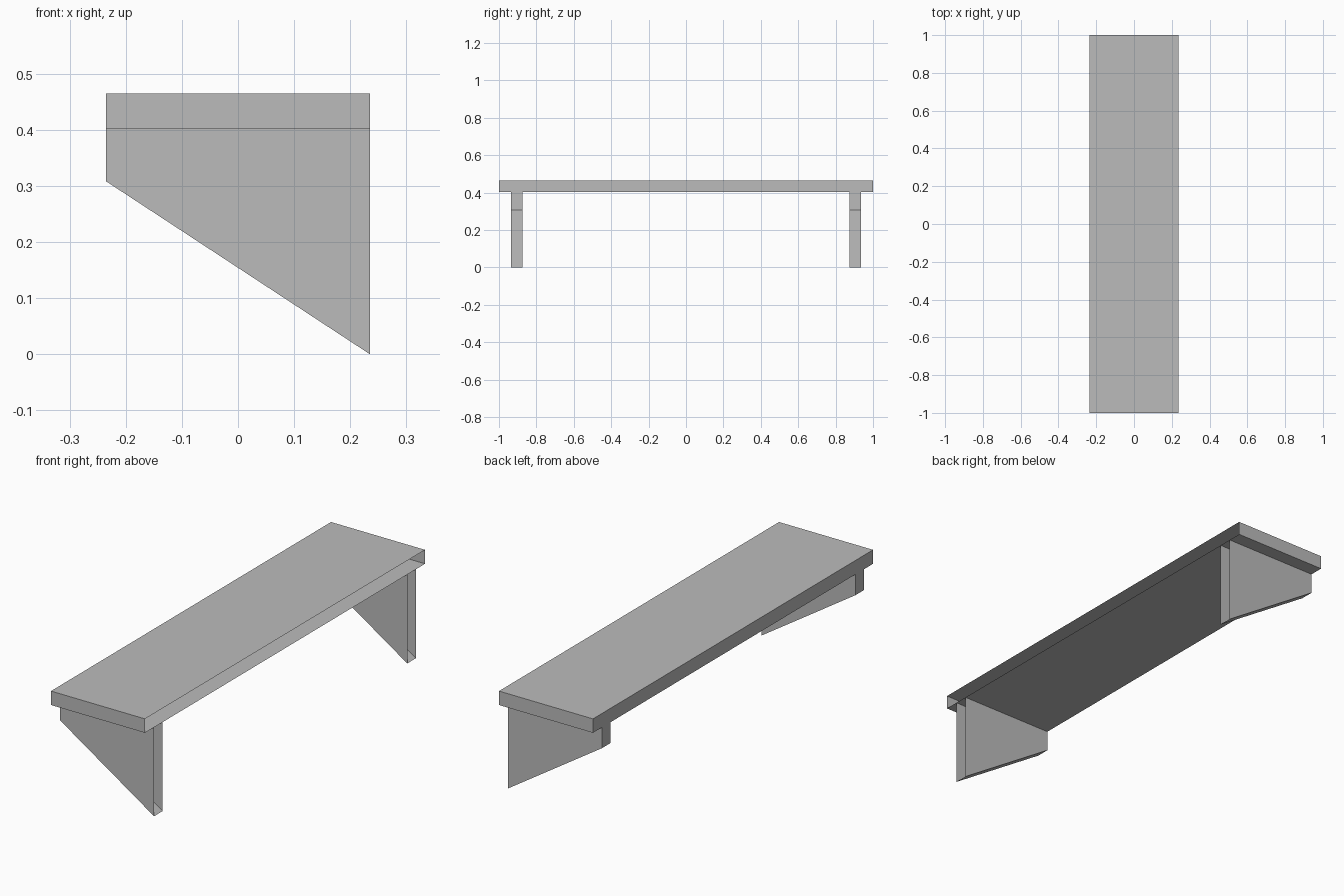
import bpy
import bmesh

if "Cube" in bpy.data.objects:
    bpy.data.objects.remove(bpy.data.objects["Cube"])

HALF_DEPTH = 0.235
UNDERSIDE, TOP = 0.402, 0.465

grey = bpy.data.materials.new("plain grey")
grey.use_nodes = True
colour = (0.5, 0.5, 0.5, 1)
grey.diffuse_color = colour
grey.node_tree.nodes["Principled BSDF"].inputs["Base Color"].default_value = colour


def prism(name, profile, y0, y1, open_normals):
    """Extrude an x-z profile along y, then drop the faces with given normals."""
    bm = bmesh.new()
    base = bm.faces.new([bm.verts.new((x, y0, z)) for x, z in profile])
    grown = bmesh.ops.extrude_face_region(bm, geom=[base], use_keep_orig=True)["geom"]
    moved = [v for v in grown if isinstance(v, bmesh.types.BMVert)]
    bmesh.ops.translate(bm, verts=moved, vec=(0, y1 - y0, 0))
    bmesh.ops.recalc_face_normals(bm, faces=bm.faces)
    bm.normal_update()
    hidden = [f for f in bm.faces
              if any(f.normal.x * nx + f.normal.z * nz > 0.99 for nx, nz in open_normals)]
    bmesh.ops.delete(bm, geom=hidden, context="FACES")
    mesh = bpy.data.meshes.new(name)
    bm.to_mesh(mesh)
    bm.free()
    mesh.materials.append(grey)
    obj = bpy.data.objects.new(name, mesh)
    bpy.context.collection.objects.link(obj)
    return obj


# Shelf board, open on the wall side (+x)
prism("shelf_board",
      [(-HALF_DEPTH, UNDERSIDE), (HALF_DEPTH, UNDERSIDE),
       (HALF_DEPTH, TOP), (-HALF_DEPTH, TOP)],
      -1, 1, [(1, 0)])

# Tapered brackets, open on the wall side and where they meet the board
for name, side in (("front_bracket", -1), ("back_bracket", 1)):
    prism(name,
          [(-HALF_DEPTH, 0.308), (HALF_DEPTH, 0),
           (HALF_DEPTH, UNDERSIDE), (-HALF_DEPTH, UNDERSIDE)],
          side * 0.873, side * 0.935, [(1, 0), (0, 1)])
